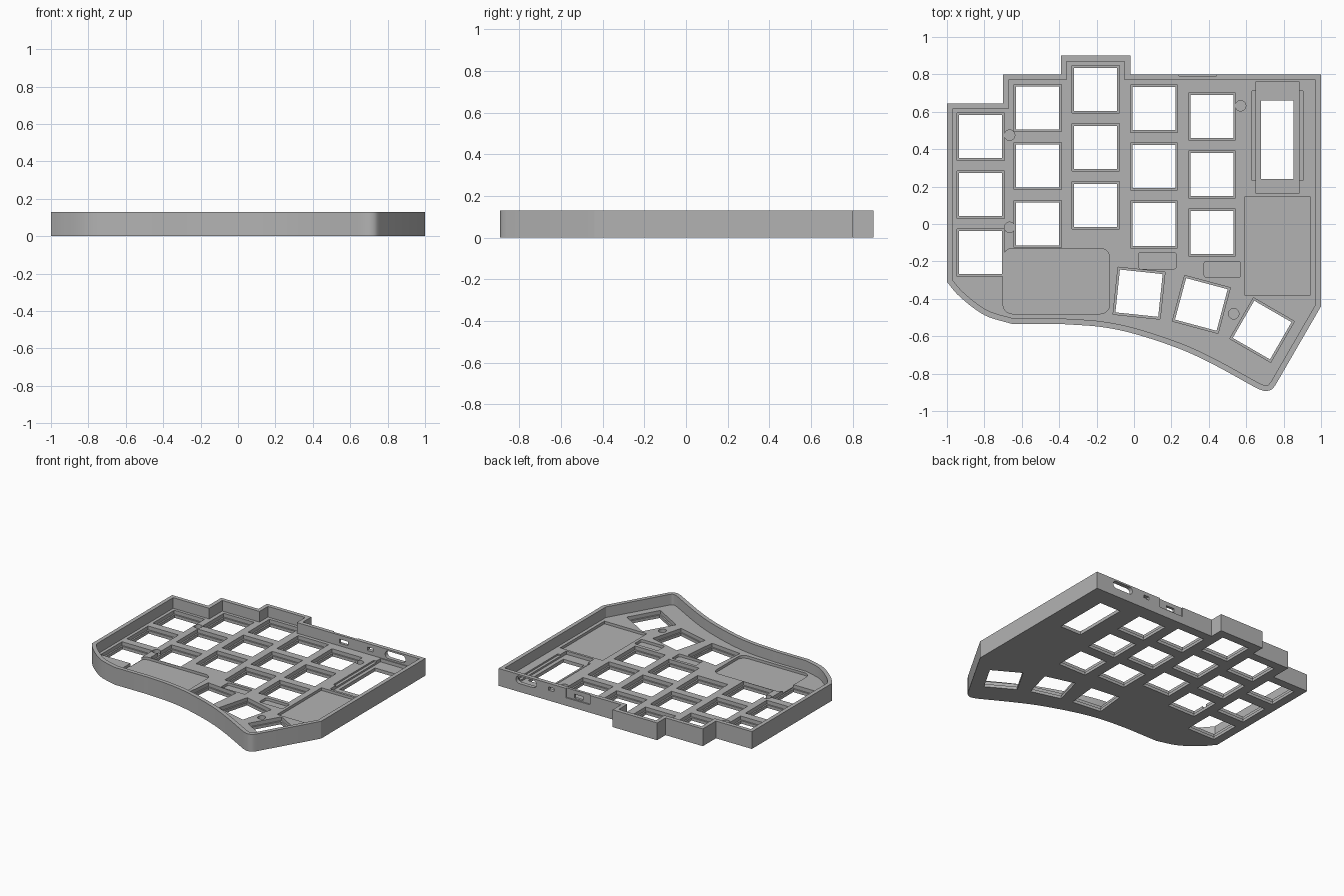
import bpy, bmesh
from math import radians, cos, sin, pi
from mathutils import Vector, Matrix

if "Cube" in bpy.data.objects:
    bpy.data.objects.remove(bpy.data.objects["Cube"])

HEIGHT, FLOOR, WALL = 0.13, 0.05, 0.03

grey = bpy.data.materials.new("case grey")
grey.use_nodes = True
grey.diffuse_color = (0.45, 0.45, 0.45, 1)
grey.node_tree.nodes["Principled BSDF"].inputs["Base Color"].default_value = (0.45, 0.45, 0.45, 1)


def smooth_path(pts, steps=6):
    """Catmull-Rom curve through the points."""
    p = [Vector(q) for q in pts]
    p = [2 * p[0] - p[1]] + p + [2 * p[-1] - p[-2]]
    out = []
    for a, b, c, d in zip(p, p[1:], p[2:], p[3:]):
        for i in range(steps):
            t = i / steps
            out.append(0.5 * (2 * b + (c - a) * t + (2 * a - 5 * b + 4 * c - d) * t * t
                              + (3 * b - a - 3 * c + d) * t ** 3))
    return out + [p[-2]]


def inset(pts, d):
    """Mitred inward offset of a clockwise outline."""
    out = []
    for i, p in enumerate(pts):
        e1 = (p - pts[i - 1]).normalized()
        e2 = (pts[(i + 1) % len(pts)] - p).normalized()
        n1, n2 = Vector((e1.y, -e1.x)), Vector((e2.y, -e2.x))
        out.append(p + (n1 + n2) * (d / (1 + n1.dot(n2))))
    return out


def rounded_rect(cx, cy, w, h, r=0.0, angle=0):
    """Counter-clockwise rectangle with optional round corners."""
    rot = Matrix.Rotation(radians(angle), 2)
    pts = []
    for k, (sx, sy) in enumerate(((1, 1), (-1, 1), (-1, -1), (1, -1))):
        corner = Vector((sx * (w / 2 - r), sy * (h / 2 - r)))
        for i in range(7 if r else 1):
            a = (k + i / 6) * pi / 2
            pts.append(Vector((cx, cy)) + rot @ (corner + r * Vector((cos(a), sin(a)))))
    return pts


def box(x0, x1, y0, y1, r=0.0):
    return rounded_rect((x0 + x1) / 2, (y0 + y1) / 2, x1 - x0, y1 - y0, r)


def prism(name, outlines, lo, hi, upright=False):
    """Extrude outlines along z, or along y when upright."""
    bm = bmesh.new()
    for pts in outlines:
        def ring(v):
            return [bm.verts.new((p.x, v, p.y) if upright else (p.x, p.y, v)) for p in pts]
        a, b = ring(lo), ring(hi)
        bm.faces.new(a)
        bm.faces.new(b)
        for i in range(len(pts)):
            bm.faces.new((a[i - 1], a[i], b[i], b[i - 1]))
    bmesh.ops.recalc_face_normals(bm, faces=bm.faces)
    mesh = bpy.data.meshes.new(name)
    bm.to_mesh(mesh)
    bm.free()
    mesh.materials.append(grey)
    obj = bpy.data.objects.new(name, mesh)
    bpy.context.collection.objects.link(obj)
    return obj


def carve(obj, name, outlines, lo, hi, upright=False):
    """Subtract prisms, then discard the cutter."""
    cutter = prism(name, outlines, lo, hi, upright)
    cutter.hide_render = True
    mod = obj.modifiers.new(name, "BOOLEAN")
    mod.operation, mod.solver, mod.object = "DIFFERENCE", "EXACT", cutter
    bpy.context.view_layer.update()
    graph = bpy.context.evaluated_depsgraph_get()
    mesh = bpy.data.meshes.new_from_object(obj.evaluated_get(graph))
    obj.modifiers.clear()
    obj.data = mesh
    bpy.data.objects.remove(cutter)


# Outer outline, clockwise: stepped back edge, slanted thumb corner, curved front
back = [Vector(p) for p in ((-1, .645), (-.7, .645), (-.7, .8), (-.39, .8), (-.39, .9),
                            (-.02, .9), (-.02, .8), (1, .8), (1, -.44))]
thumb_corner = smooth_path([(.757, -.86), (.735, -.885), (.7, -.893), (.66, -.88)], 3)
front_curve = smooth_path([(.645, -.872), (.43, -.754), (.245, -.668), (.005, -.588),
                           (-.18, -.55), (-.385, -.535)])
left_arc = smooth_path([(-.65, -.535), (-.8, -.487), (-.93, -.39), (-1, -.31)])
outline = back + thumb_corner + front_curve + left_arc

case = prism("keyboard_case", [outline], 0, HEIGHT)
carve(case, "cavity", [inset(outline, WALL)], FLOOR, 0.3)

# Key positions: staggered columns of three, plus a fan of thumb keys
keys = [(x, top - row * 0.31, 0)
        for x, top in ((-.82, .467), (-.515, .62), (-.205, .72), (.107, .617), (.417, .575))
        for row in range(3)]
keys += [(.027, -.37, -6), (.36, -.43, -15), (.685, -.567, -30)]
carve(case, "key_ledges", [rounded_rect(x, y, .253, .253, 0, a) for x, y, a in keys], .022, .3)
carve(case, "key_holes", [rounded_rect(x, y, .23, .23, 0, a) for x, y, a in keys], -.1, .3)

# Component pockets sunk in the floor
carve(case, "large_pockets", [box(-.7, -.13, -.48, -.13, .05), box(.592, .945, -.38, .145)], .03, .3)
carve(case, "small_pockets", [box(.025, .225, -.24, -.152, .012),
                              box(.375, .57, -.285, -.2, .012)], .03, .3)
carve(case, "screw_holes", [rounded_rect(x, y, .056, .056, .0279) for x, y in
                            ((-.665, .475), (-.665, -.018), (.57, .632), (.533, -.48))], .025, .3)

# Controller bay with window
carve(case, "controller_bay_wide", [box(.63, .903, .233, .712)], .038, .3)
carve(case, "controller_bay_long", [box(.652, .882, .163, .762)], .025, .3)
carve(case, "controller_window", [box(.678, .853, .24, .66)], -.1, .3)

# Back wall: port slot, button hole, switch hole and its shallow recess
carve(case, "wall_ports", [rounded_rect(.77, .09, .17, .055, .027),
                           rounded_rect(.56, .09, .045, .025),
                           rounded_rect(.34, .085, .07, .03)], .75, .85, True)
carve(case, "switch_recess", [box(.24, .44, .06, .2)], .79, .85, True)

bpy.context.view_layer.objects.active = case
case.select_set(True)
bpy.ops.object.shade_smooth_by_angle(angle=radians(30))
